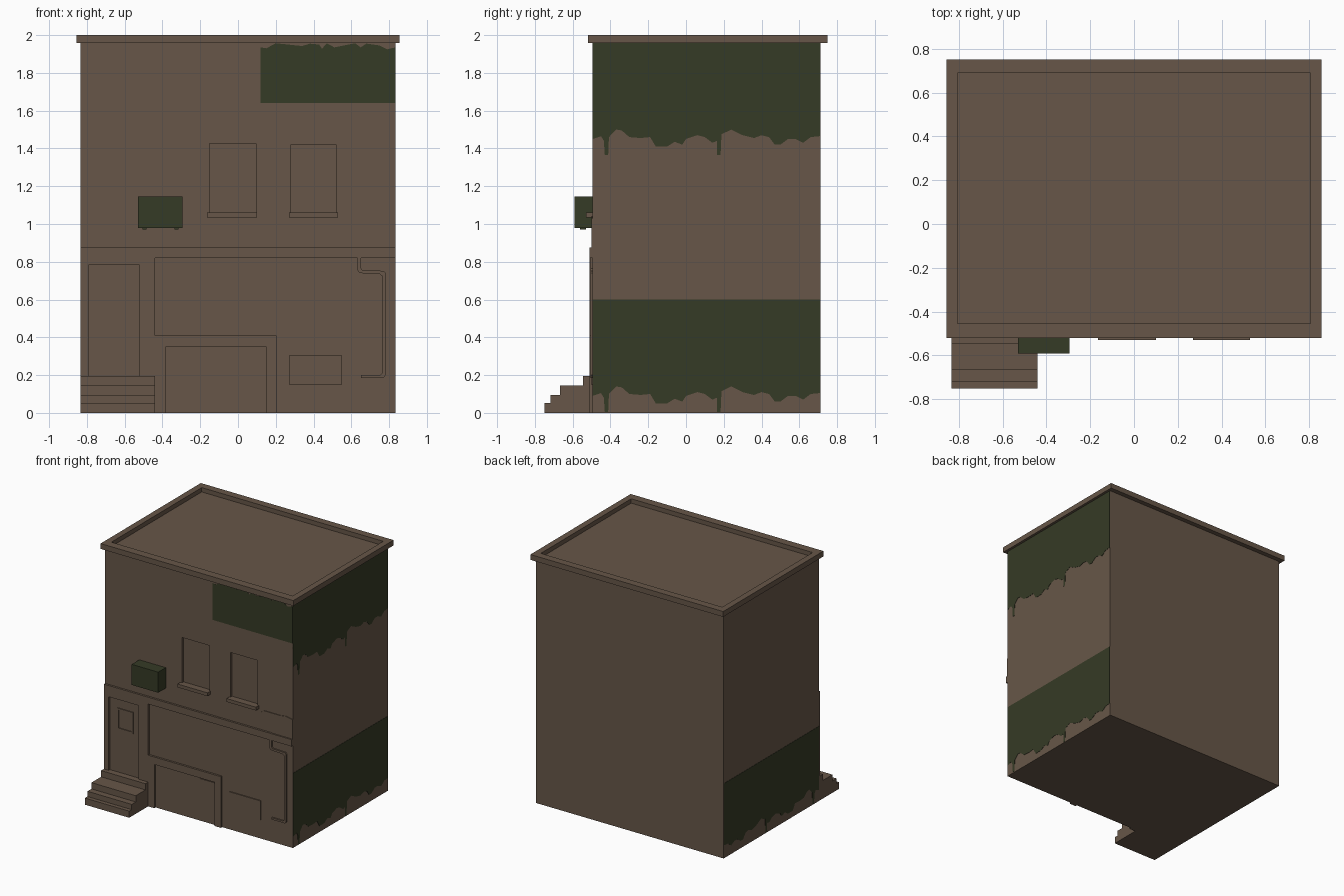
import bpy, bmesh


def mat(name, rgb):
    m = bpy.data.materials.new(name)
    m.diffuse_color = (*rgb, 1)
    return m


BROWN = mat("brown_plaster", (0.135, 0.094, 0.065))
GREEN = mat("dark_green", (0.036, 0.043, 0.019))


def prism(name, pts, axis, lo, hi, m=BROWN):
    """Extrude a 2D outline along an axis; outline uses the other two axes in order."""
    def place(p, d):
        return {"x": (d, p[0], p[1]), "y": (p[0], d, p[1]), "z": (p[0], p[1], d)}[axis]
    bm = bmesh.new()
    a = [bm.verts.new(place(p, lo)) for p in pts]
    b = [bm.verts.new(place(p, hi)) for p in pts]
    bm.faces.new(a)
    bm.faces.new(b[::-1])
    n = len(pts)
    for i in range(n):
        bm.faces.new((a[i], b[i], b[(i + 1) % n], a[(i + 1) % n]))
    bmesh.ops.recalc_face_normals(bm, faces=bm.faces)
    me = bpy.data.meshes.new(name)
    bm.to_mesh(me)
    bm.free()
    me.materials.append(m)
    ob = bpy.data.objects.new(name, me)
    bpy.context.collection.objects.link(ob)
    return ob


def box(name, x0, x1, y0, y1, z0, z1, m=BROWN):
    return prism(name, [(x0, z0), (x1, z0), (x1, z1), (x0, z1)], "y", y0, y1, m)


def cut(ob, x0, x1, y0, y1, z0, z1):
    c = box("cutter", x0, x1, y0, y1, z0, z1)
    c.hide_render = True
    md = ob.modifiers.new("cut", "BOOLEAN")
    md.operation, md.solver, md.object = "DIFFERENCE", "EXACT", c
    bpy.context.view_layer.objects.active = ob
    bpy.ops.object.modifier_apply(modifier=md.name)
    bpy.data.objects.remove(c)


W, F, B = 0.833, -0.494, 0.713   # half width, front wall, back wall

# Main walls with recessed upper windows
body = box("building_body", -W, W, F, B, 0, 1.965)
windows = [(-0.15, 0.095, 1.425, -0.165, 0.1), (0.28, 0.52, 1.42, 0.27, 0.53)]
for i, (x0, x1, top, s0, s1) in enumerate(windows):
    cut(body, x0, x1, F - 0.1, F + 0.02, 1.05, top)
    box(f"window_sill_{i}", s0, s1, -0.53, F + 0.02, 1.035, 1.062)

# Roof parapet around the sunken roof
parapet = box("roof_parapet", -0.855, 0.855, -0.52, 0.75, 1.957, 2.0)
cut(parapet, -0.805, 0.805, -0.455, 0.69, 1.963, 2.1)

# Shop front: door surround, long ledge and entrance frame in one outline
prism("shop_front", [
    (-W, 0), (-0.79, 0), (-0.79, 0.785), (-0.525, 0.785), (-0.525, 0),
    (-0.385, 0), (-0.385, 0.35), (0.15, 0.35), (0.15, 0), (0.205, 0),
    (0.205, 0.41), (-0.44, 0.41), (-0.44, 0.82), (W, 0.82), (W, 0.875),
    (-W, 0.875)], "y", -0.51, F + 0.005)

# Small frame of the door window
fr = box("door_window_frame", -0.72, -0.58, F - 0.007, F + 0.003, 0.54, 0.71)
cut(fr, -0.708, -0.592, F - 0.1, F + 0.1, 0.552, 0.698)

# Side panel inside the entrance, and the wall board
box("entrance_panel", 0.01, 0.15, F - 0.006, F + 0.003, 0.03, 0.34)
box("wall_board", 0.27, 0.55, F - 0.008, F + 0.003, 0.15, 0.305)

# Front steps
prism("front_steps", [
    (F + 0.005, 0), (-0.75, 0), (-0.75, 0.053), (-0.718, 0.053), (-0.718, 0.095),
    (-0.667, 0.095), (-0.667, 0.145), (-0.545, 0.145), (-0.545, 0.195),
    (F + 0.005, 0.195)], "x", -W, -0.44)

# Drain pipe
prism("drain_pipe", [
    (0.632, 0.822), (0.632, 0.755), (0.645, 0.74), (0.75, 0.735), (0.763, 0.725),
    (0.763, 0.21), (0.752, 0.2), (0.65, 0.2), (0.65, 0.185), (0.77, 0.185),
    (0.782, 0.2), (0.782, 0.74), (0.772, 0.752), (0.66, 0.755), (0.652, 0.765),
    (0.652, 0.822)], "y", F - 0.012, F + 0.003)

# Ragged plaster patch above the ledge
prism("plaster_patch", [
    (W, 0.87), (W, 1.03), (0.77, 1.042), (0.72, 1.035), (0.58, 1.035), (0.558, 1.02),
    (0.55, 0.96), (0.54, 0.935), (0.565, 0.925), (0.575, 0.89), (0.64, 0.885),
    (0.66, 0.87)], "y", F - 0.005, F + 0.003)

# Air conditioner with feet
box("air_conditioner", -0.53, -0.295, -0.59, F + 0.002, 0.98, 1.145, GREEN)
for i, x in enumerate((-0.495, -0.325)):
    box(f"air_conditioner_foot_{i}", x - 0.01, x + 0.01, -0.56, -0.53, 0.97, 0.982, GREEN)

# Dripping paint on the side walls
DRIP = [(-0.494, 1.45), (-0.45, 1.465), (-0.435, 1.44), (-0.43, 1.365), (-0.412, 1.365),
        (-0.408, 1.46), (-0.37, 1.5), (-0.34, 1.495), (-0.3, 1.46), (-0.24, 1.455),
        (-0.19, 1.46), (-0.16, 1.41), (-0.1, 1.41), (-0.06, 1.435), (-0.02, 1.42),
        (0.0, 1.45), (0.06, 1.47), (0.1, 1.46), (0.14, 1.43), (0.163, 1.44),
        (0.165, 1.365), (0.183, 1.365), (0.188, 1.475), (0.24, 1.5), (0.3, 1.47),
        (0.36, 1.455), (0.4, 1.47), (0.44, 1.46), (0.47, 1.42), (0.5, 1.42),
        (0.54, 1.45), (0.58, 1.45), (0.62, 1.43), (0.66, 1.46), (0.709, 1.465)]


def side_paint(name, side, top, shift):
    pts = [(y, z + shift) for y, z in DRIP] + [(0.709, top), (-0.494, top)]
    prism(name, pts, "x", side * (W - 0.002), side * (W + 0.002), GREEN)


side_paint("right_paint_upper", 1, 1.96, 0)
side_paint("right_paint_lower", 1, 0.6, -1.36)
side_paint("left_paint_lower", -1, 0.6, -1.36)

# Paint block on the upper front with a ragged top edge
prism("front_paint", [
    (0.12, 1.64), (W, 1.64), (W, 1.935), (0.79, 1.925), (0.75, 1.945), (0.68, 1.955),
    (0.65, 1.935), (0.62, 1.957), (0.51, 1.935), (0.47, 1.957), (0.445, 1.928),
    (0.43, 1.95), (0.38, 1.955), (0.34, 1.942), (0.2, 1.957), (0.15, 1.93),
    (0.12, 1.935)], "y", F - 0.002, F + 0.002, GREEN)
